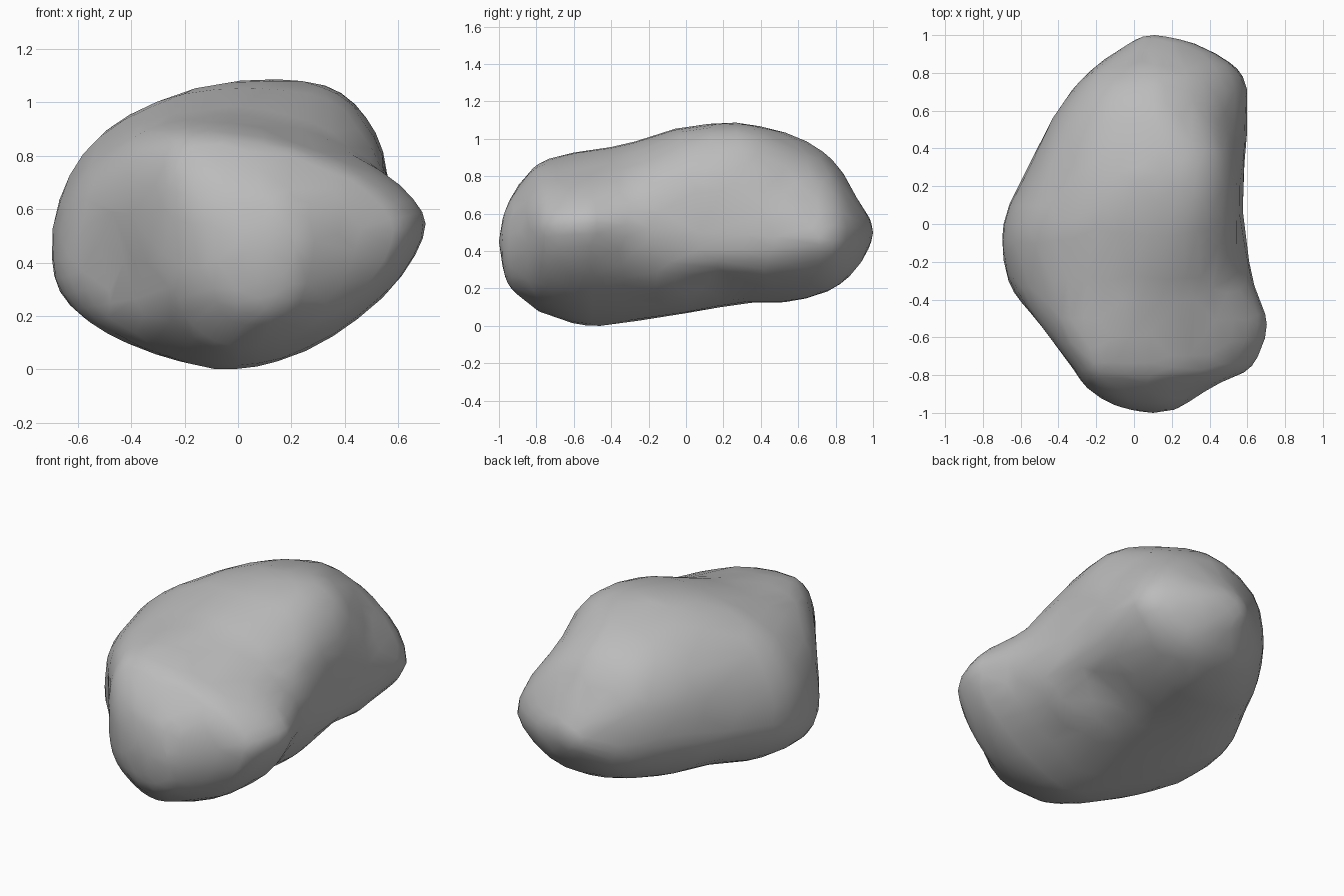
import bpy
import bmesh
import math
from mathutils import Vector, noise

SIDES = 40          # points around each ring
STEPS = 4           # rings between two stations

if "Cube" in bpy.data.objects:
    bpy.data.objects.remove(bpy.data.objects["Cube"], do_unlink=True)


def make_material(name, colour):
    material = bpy.data.materials.new(name)
    material.use_nodes = True
    material.diffuse_color = colour
    material.node_tree.nodes["Principled BSDF"].inputs["Base Color"].default_value = colour
    return material


# Stations along the boulder: y, low-x side (x, z), high-x side (x, z),
# crest (x, z), keel (x, z), squareness of the high-x side and of the low-x shoulder
STATIONS = [
    (-.99, .01, .45, .2, .46, .1, .54, .1, .37, 2, 2),
    (-.95, -.12, .45, .28, .47, .05, .66, .1, .23, 2, 2.4),
    (-.85, -.27, .46, .45, .5, -.05, .81, .05, .13, 1.9, 3),
    (-.75, -.34, .48, .63, .53, -.1, .89, 0, .06, 1.7, 3),
    (-.53, -.52, .47, .71, .55, -.1, .94, 0, 0, 1.6, 2.6),
    (-.3, -.67, .4, .63, .54, 0, .98, -.05, .02, 1.8, 2.4),
    (0, -.7, .41, .59, .5, .08, 1.07, -.05, .065, 2.5, 2.3),
    (.3, -.56, .45, .59, .48, .16, 1.09, 0, .12, 2.5, 2.2),
    (.55, -.44, .5, .6, .47, .12, 1.03, .05, .13, 1.9, 2.2),
    (.78, -.27, .5, .58, .47, .1, .89, .14, .19, 1.7, 2.2),
    (.92, -.08, .5, .41, .48, .12, .67, .13, .32, 1.8, 2),
    (.99, .04, .5, .2, .5, .1, .56, .1, .44, 2, 2),
]

# Local dents and swellings: centre, radius, push along the given direction
SCULPT = [
    ((.42, .18, .17), .2, (-.05, 0, .05)),       # undercut waist
    ((-.48, -.6, .4), .15, (.04, .03, 0)),       # hollow beside the nose
    ((.58, .1, .6), .15, (-.015, 0, 0)),         # shallow side hollow
    ((.5, .5, .75), .15, (-.025, 0, -.02)),      # gully above the rear lobe
    ((0, .45, 1.05), .12, (0, 0, -.015)),        # dip in the crest
]


def smooth_between(a, b, c, d, t):
    """Catmull-Rom blend from b to c."""
    return [q + t / 2 * (r - p + t * (2 * p - 5 * q + 4 * r - s + t * (3 * (q - r) + s - p)))
            for p, q, r, s in zip(a, b, c, d)]


def power(value, exponent):
    return math.copysign(abs(value) ** exponent, value)


def ring_point(station, angle):
    """Point on a lopsided rounded section through its four extremes."""
    y, low_x, low_z, high_x, high_z, top_x, top_z, keel_x, keel_z, high_side, low_side = station
    c, s = math.cos(angle), math.sin(angle)
    if c > 0:
        squareness = high_side
    else:
        squareness = low_side if s > 0 else 2
    c, s = power(c, 2 / squareness), power(s, 2 / squareness)
    side_x, side_z = (high_x, high_z) if c > 0 else (low_x, low_z)
    cap_x, cap_z = (top_x, top_z) if s > 0 else (keel_x, keel_z)
    return Vector((cap_x + abs(c) * (side_x - cap_x), y, side_z + abs(s) * (cap_z - side_z)))


def weathered(point):
    """Apply the dents, then a gentle irregular surface."""
    moved = point.copy()
    for centre, radius, push in SCULPT:
        distance = (point - Vector(centre)).length / radius
        moved += Vector(push) * math.exp(-distance * distance)
    outward = (point - Vector((.03, point.y * .6, .5))).normalized()
    return moved + outward * .01 * noise.noise(point * 5)


def build_boulder():
    bm = bmesh.new()
    rings = []
    last = len(STATIONS) - 1
    for i in range(last):
        near = [STATIONS[min(max(i + k, 0), last)] for k in (-1, 0, 1, 2)]
        for step in range(STEPS + (i == last - 1)):
            station = smooth_between(*near, step / STEPS)
            rings.append([bm.verts.new(weathered(ring_point(station, math.tau * k / SIDES)))
                          for k in range(SIDES)])

    # Skin between the rings
    for first, second in zip(rings, rings[1:]):
        for k in range(SIDES):
            n = (k + 1) % SIDES
            bm.faces.new((first[k], first[n], second[n], second[k]))

    # Rounded tips
    for ring, tip in ((rings[0], (.1, -1, .45)), (rings[-1], (.1, 1, .5))):
        apex = bm.verts.new(tip)
        for k in range(SIDES):
            bm.faces.new((ring[k], ring[(k + 1) % SIDES], apex))

    # Even out the quadrant seams
    for _ in range(2):
        bmesh.ops.smooth_vert(bm, verts=bm.verts, factor=.4,
                              use_axis_x=True, use_axis_y=False, use_axis_z=True)
    bmesh.ops.recalc_face_normals(bm, faces=bm.faces)

    # Rest the lowest point on the ground
    floor = min(v.co.z for v in bm.verts)
    bmesh.ops.translate(bm, verts=bm.verts, vec=(0, 0, -floor))

    mesh = bpy.data.meshes.new("boulder")
    bm.to_mesh(mesh)
    bm.free()
    boulder = bpy.data.objects.new("boulder", mesh)
    bpy.context.collection.objects.link(boulder)
    return boulder


boulder = build_boulder()
boulder.data.materials.append(make_material("stone grey", (.5, .5, .5, 1)))

# Coarser, slightly chipped surface
chips = boulder.modifiers.new("chips", "DECIMATE")
chips.ratio = .35

bpy.ops.object.select_all(action="DESELECT")
boulder.select_set(True)
bpy.context.view_layer.objects.active = boulder
bpy.ops.object.shade_smooth_by_angle(angle=math.radians(40))
